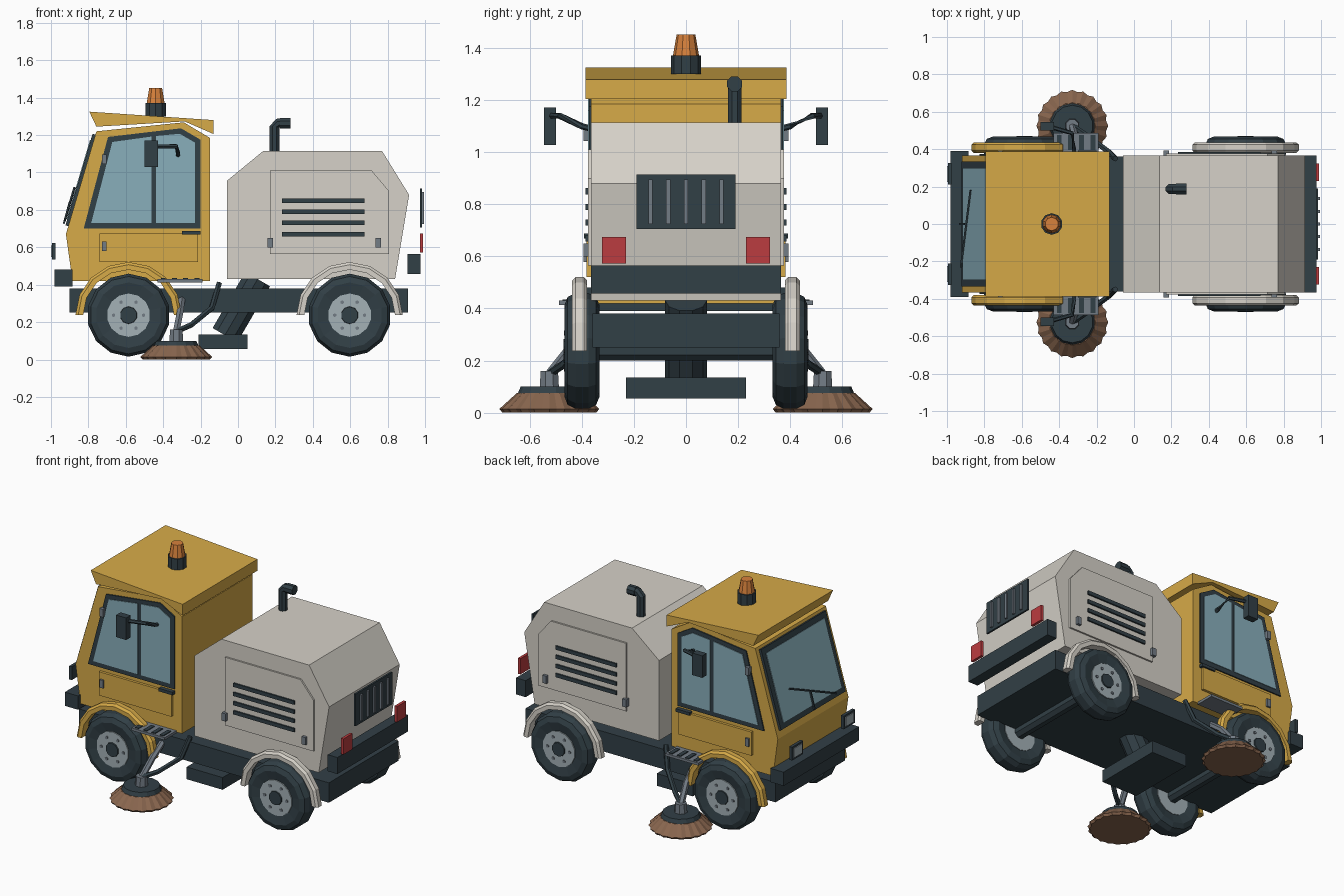
import bpy
import bmesh
from math import sin, cos, pi
from mathutils import Vector

default_cube = bpy.data.objects.get("Cube")
if default_cube:
    bpy.data.objects.remove(default_cube, do_unlink=True)


def make_material(name, red, green, blue):
    material = bpy.data.materials.new(name)
    material.use_nodes = True
    color = (red, green, blue, 1)
    material.diffuse_color = color
    material.node_tree.nodes["Principled BSDF"].inputs["Base Color"].default_value = color
    return material


yellow = make_material("cab yellow", .68, .405, .065)
white = make_material("body off white", .67, .64, .58)
dark = make_material("dark slate", .031, .05, .061)
glass = make_material("window glass", .25, .43, .5)
light_steel = make_material("light steel", .37, .44, .47)
steel = make_material("steel", .17, .2, .235)
brown = make_material("bristle brown", .25, .133, .077)
orange = make_material("beacon orange", .68, .22, .045)
red = make_material("lamp red", .5, .045, .05)


def finish(name, bm, material):
    bmesh.ops.recalc_face_normals(bm, faces=bm.faces)
    mesh = bpy.data.meshes.new(name)
    bm.to_mesh(mesh)
    bm.free()
    mesh.materials.append(material)
    obj = bpy.data.objects.new(name, mesh)
    bpy.context.scene.collection.objects.link(obj)
    return obj


def loft(name, rings, material, closed=False):
    """Skin a series of equal-sized point rings, capping the ends unless closed."""
    bm = bmesh.new()
    loops = [[bm.verts.new(point) for point in ring] for ring in rings]
    count = len(loops[0])
    pairs = list(zip(loops, loops[1:]))
    if closed:
        pairs.append((loops[-1], loops[0]))
    else:
        bm.faces.new(loops[0])
        bm.faces.new(loops[-1])
    for first, second in pairs:
        for i in range(count):
            j = (i + 1) % count
            bm.faces.new((first[i], first[j], second[j], second[i]))
    return finish(name, bm, material)


def prism(name, profile, y_start, y_end, material):
    """Extrude an (x, z) outline along y."""
    return loft(name, [[(x, y, z) for x, z in profile] for y in (y_start, y_end)], material)


def box(name, xs, ys, zs, material):
    outline = [(xs[0], zs[0]), (xs[1], zs[0]), (xs[1], zs[1]), (xs[0], zs[1])]
    return prism(name, outline, ys[0], ys[1], material)


def lathe(name, center, profile, sides, material, axis="Z", phase=0.5):
    """Turn a (radius, height) profile around an upright or a y axis."""
    rings = []
    for radius, height in profile:
        ring = []
        for i in range(sides):
            angle = 2 * pi * (i + phase) / sides
            u, v = radius * cos(angle), radius * sin(angle)
            offset = (u, v, height) if axis == "Z" else (u, height, v)
            ring.append(Vector(center) + Vector(offset))
        rings.append(ring)
    return loft(name, rings, material)


def tube(name, path, radius, sides, material):
    """Sweep a regular section along a polyline."""
    points = [Vector(p) for p in path]
    rings = []
    for i, point in enumerate(points):
        tangent = (points[min(i + 1, len(points) - 1)] - points[max(i - 1, 0)]).normalized()
        helper = Vector((0, 1, 0)) if abs(tangent.y) < .8 else Vector((0, 0, 1))
        side = tangent.cross(helper).normalized()
        up = side.cross(tangent)
        angles = [2 * pi * (k + .5) / sides for k in range(sides)]
        rings.append([point + radius * (side * cos(a) + up * sin(a)) for a in angles])
    return loft(name, rings, material)


def mirrored(ys, side):
    return [side * y for y in ys]


# Main masses
box("chassis", (-.9, .91), (-.36, .36), (.25, .38), dark)
prism("cab_shell", [(-.885, .42), (-.92, .67), (-.757, 1.22), (-.29, 1.268),
                    (-.15, 1.185), (-.15, .42)], -.365, .365, yellow)
prism("cab_roof", [(-.795, 1.325), (-.13, 1.28), (-.13, 1.205), (-.285, 1.273),
                   (-.757, 1.245)], -.387, .387, yellow)
prism("hopper_body", [(-.06, .43), (-.06, .955), (.135, 1.115), (.77, 1.115),
                      (.915, .88), (.84, .43)], -.365, .365, white)
box("front_bumper", (-.98, -.885), (-.39, .39), (.39, .48), dark)
box("rear_bumper", (.905, .975), (-.365, .365), (.457, .565), dark)

# Windscreen, lying on the sloped cab face
screen_base = Vector((-.92, 0, .67))
screen_up = (Vector((-.757, 0, 1.22)) - screen_base).normalized()
screen_out = Vector((-screen_up.z, 0, screen_up.x))


def on_screen(along, y, out):
    point = screen_base + screen_up * along + screen_out * out
    return Vector((point.x, y, point.z))


def screen_plate(name, low, high, width, out, material):
    corners = [on_screen(a, 0, o) for a, o in ((low, 0), (high, 0), (high, out), (low, out))]
    return prism(name, [(c.x, c.z) for c in corners], -width, width, material)


screen_plate("windscreen_frame", .045, .555, .335, .016, dark)
screen_plate("windscreen_glass", .08, .52, .3, .02, glass)
tube("wiper_blade", [on_screen(.07, -.23, .027), on_screen(.25, .18, .027)], .007, 4, dark)
tube("wiper_arm", [on_screen(.05, 0, .027), on_screen(.17, 0, .03)], .007, 4, dark)

# Beacon and exhaust
lathe("beacon_base", (-.44, 0, 0), [(.058, 1.3), (.058, 1.372)], 10, dark)
lathe("beacon_lamp", (-.44, 0, 0), [(.05, 1.372), (.036, 1.452)], 10, orange)
tube("exhaust_pipe", [(.195, .187, 1.1), (.195, .187, 1.245), (.215, .187, 1.263),
                      (.24, .187, 1.263)], .028, 8, dark)
tube("exhaust_outlet", [(.225, .187, 1.263), (.28, .187, 1.263)], .031, 8, dark)

# Rear grille with upright slats
box("rear_grille", (.972, .984), (-.19, .19), (.705, .915), dark)
for i in range(5):
    y = (i - 2) * .068
    box("grille_slat", (.982, .995), (y - .008, y + .008), (.725, .895), steel)

# Suction pipe and nozzle
tube("suction_pipe", [(.105, 0, .43), (-.07, 0, .13)], .08, 10, dark)
box("suction_nozzle", (-.21, .05), (-.23, .23), (.055, .135), dark)

for side, label in ((-1, "near"), (1, "far")):
    # Lamps
    box(label + "_tail_lamp", (.972, .99), mirrored((.23, .323), side), (.572, .675), red)
    box(label + "_headlamp_frame", (-.995, -.975), mirrored((.21, .325), side), (.535, .622), dark)
    box(label + "_headlamp_lens", (-1, -.99), mirrored((.225, .31), side), (.548, .609), light_steel)

    # Side window with two panes
    y_base = .36 * side
    prism(label + "_window_frame", [(-.825, .7), (-.695, 1.19), (-.305, 1.236), (-.2, 1.175),
                                    (-.2, .7)], y_base, .373 * side, dark)
    prism(label + "_front_pane", [(-.785, .73), (-.672, 1.163), (-.462, 1.192), (-.462, .73)],
          y_base, .377 * side, glass)
    prism(label + "_rear_pane", [(-.438, .73), (-.438, 1.195), (-.312, 1.207), (-.23, 1.16),
                                 (-.23, .73)], y_base, .377 * side, glass)

    # Door and its fittings
    box(label + "_door_panel", (-.74, -.215), (y_base, .382 * side), (.52, .675), yellow)
    box(label + "_door_handle", (-.3, -.2), (y_base, .392 * side), (.668, .688), dark)
    for z in (.605, 1.07):
        box(label + "_door_hinge", (-.728, -.702), (y_base, .394 * side), (z - .026, z + .026), steel)

    # Body hatch with louvres
    prism(label + "_hatch", [(.17, .565), (.17, 1.01), (.715, 1.01), (.808, .9), (.808, .565)],
          y_base, .376 * side, white)
    for i in range(4):
        z = .67 + .06 * i
        box(label + "_louvre", (.235, .675), (y_base, .386 * side), (z - .012, z + .012), dark)
    for x in (.172, .75):
        box(label + "_hatch_latch", (x - .014, x + .014), (y_base, .394 * side), (.6, .65), steel)

    # Mirror on its arm
    tube(label + "_mirror_arm", [(-.32, y_base, 1.09), (-.32, .4 * side, 1.1),
                                 (-.33, .485 * side, 1.14), (-.45, .52 * side, 1.14)], .012, 6, dark)
    box(label + "_mirror", (-.5, -.427), mirrored((.5, .546), side), (1.028, 1.172), dark)

    # Step
    box(label + "_step", (-.43, -.19), mirrored((.36, .487), side), (.413, .43), steel)
    for i in range(4):
        x = -.4 + i * .06
        box(label + "_step_tread", (x - .013, x + .013), mirrored((.395, .475), side),
            (.428, .435), dark)

    # Wheels and arched mudguards
    for x, axle, paint in ((-.585, "front", yellow), (.597, "rear", white)):
        prefix = label + "_" + axle
        hub = (x, 0, .237)
        lathe(prefix + "_tyre", hub, [(r, y * side) for r, y in (
            (.11, .345), (.175, .332), (.207, .345), (.222, .375), (.222, .425),
            (.207, .455), (.175, .467), (.11, .455))], 14, dark, "Y")
        lathe(prefix + "_rim", hub, [(.116, .34 * side), (.116, .463 * side)], 14, light_steel, "Y")
        lathe(prefix + "_hub_cap", hub, [(.05, .45 * side), (.045, .47 * side)], 10, dark, "Y")
        for i in range(6):
            angle = i * pi / 3
            bolt = (x + .08 * cos(angle), 0, hub[2] + .08 * sin(angle))
            lathe(prefix + "_bolt", bolt, [(.01, .46 * side), (.01, .469 * side)], 6, steel, "Y")
        section = ((.243, .38), (.272, .38), (.284, .392), (.284, .424), (.27, .437), (.243, .437))
        arch = []
        for i in range(9):
            angle = pi * i / 8
            arch.append([(x + r * cos(angle), y * side, hub[2] + r * sin(angle)) for r, y in section])
        loft(prefix + "_mudguard", arch, paint)
        tube(prefix + "_axle", [(x, 0, hub[2]), (x, .35 * side, hub[2])], .04, 8, dark)

    # Rotating side brush with notched bristles
    center = Vector((-.33, .525 * side, 0))
    rings = []
    for radius, height in ((.18, 0), (.192, .014), (.125, .075)):
        ring = []
        for i in range(40):
            angle = 2 * pi * i / 40
            reach = radius * (.95 if i % 2 else 1)
            ring.append(center + Vector((reach * cos(angle), reach * sin(angle), height)))
        rings.append(ring)
    loft(label + "_brush_bristles", rings, brown)
    lathe(label + "_brush_plate", center, [(.122, .072), (.11, .1)], 14, dark)
    lathe(label + "_brush_motor", center, [(.04, .095), (.036, .16)], 8, steel)
    tube(label + "_brush_arm", [(-.33, .525 * side, .15), (-.25, .47 * side, .185),
                                (-.14, .39 * side, .275), (-.1, .35 * side, .41)], .016, 6, dark)
    tube(label + "_brush_strut", [(-.33, .52 * side, .15), (-.31, .44 * side, .25),
                                  (-.3, .35 * side, .32)], .02, 6, steel)
